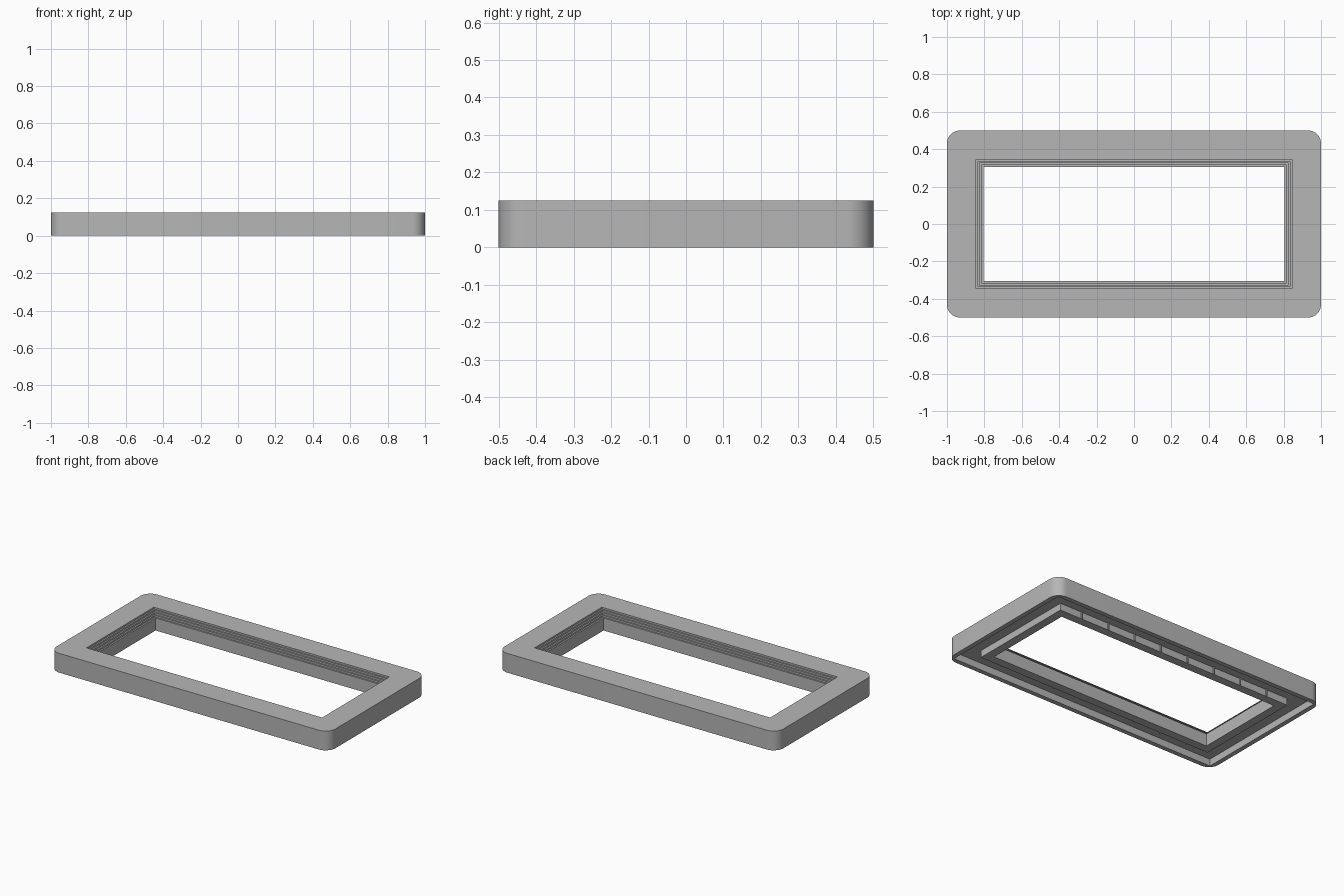
import bpy, bmesh, math

cube = bpy.data.objects.get("Cube")
if cube:
    bpy.data.objects.remove(cube, do_unlink=True)

# Single plain material
grey = bpy.data.materials.new("plain grey")
grey.use_nodes = True
COLOUR = (0.47, 0.47, 0.47, 1)
grey.diffuse_color = COLOUR
grey.node_tree.nodes["Principled BSDF"].inputs["Base Color"].default_value = COLOUR

HEIGHT, RADIUS, SEGMENTS = 0.125, 0.07, 10
CHANNEL = 0.045          # depth of the channel underneath
STEPS, STEP = 4, 0.01    # terraces around the opening


def finish(bm, name):
    bmesh.ops.recalc_face_normals(bm, faces=bm.faces)
    mesh = bpy.data.meshes.new(name)
    bm.to_mesh(mesh)
    bm.free()
    mesh.materials.append(grey)
    obj = bpy.data.objects.new(name, mesh)
    bpy.context.collection.objects.link(obj)
    return obj


def loop(bm, points, z):
    return [bm.verts.new((x, y, z)) for x, y in points]


def rectangle(inset):
    x, y = 1 - inset, 0.5 - inset
    return [(x, y), (-x, y), (-x, -y), (x, -y)]


def rounded_rectangle():
    points = []
    for i, (cx, cy) in enumerate(rectangle(RADIUS)):
        for k in range(SEGMENTS + 1):
            a = math.pi / 2 * (i + k / SEGMENTS)
            points.append((cx + RADIUS * math.cos(a), cy + RADIUS * math.sin(a)))
    return points


def bridge(bm, a, b):
    for i in range(len(a)):
        j = (i + 1) % len(a)
        bm.faces.new((a[i], a[j], b[j], b[i]))


def fill_between(bm, a, b):
    edges = []
    for ring in (a, b):
        for i, v in enumerate(ring):
            w = ring[(i + 1) % len(ring)]
            edges.append(bm.edges.get((v, w)) or bm.edges.new((v, w)))
    bmesh.ops.triangle_fill(bm, use_beauty=True, edges=edges, normal=(0, 0, 1))


# Cross-section as (inset, height): terraces, opening wall, inner wall, channel, lip
section = [(0.155, HEIGHT)]
for i in range(1, STEPS + 1):
    z = HEIGHT - i * 0.011
    section += [(0.145 + i * STEP, z), (0.155 + i * STEP, z)]
section += [(0.195, 0), (0.14, 0), (0.14, CHANNEL), (0.03, CHANNEL), (0.03, 0)]

# Terraces go down before stepping inward
section = section[:1] + [p for p in section[1:] if p[0] <= 0.1951]

bm = bmesh.new()
rings = [loop(bm, rectangle(inset), z) for inset, z in section]
for a, b in zip(rings, rings[1:]):
    bridge(bm, a, b)

# Rounded outer wall, top face and bottom lip
bottom = loop(bm, rounded_rectangle(), 0)
top = loop(bm, rounded_rectangle(), HEIGHT)
bridge(bm, bottom, top)
fill_between(bm, top, rings[0])
fill_between(bm, bottom, rings[-1])
frame = finish(bm, "frame")

bpy.ops.object.select_all(action="DESELECT")
frame.select_set(True)
bpy.context.view_layer.objects.active = frame
bpy.ops.object.shade_smooth_by_angle(angle=math.radians(30))

# Thin ribs on the outer face of the inner wall, inside the channel
bm = bmesh.new()
for side in (-1, 1):
    for i in range(8):
        cell = bmesh.ops.create_cube(bm, size=1)["verts"]
        bmesh.ops.scale(bm, vec=(0.006, 0.012, CHANNEL), verts=cell)
        bmesh.ops.translate(bm, vec=(-0.7 + i * 0.2, side * 0.363, CHANNEL / 2), verts=cell)
finish(bm, "channel_ribs")
